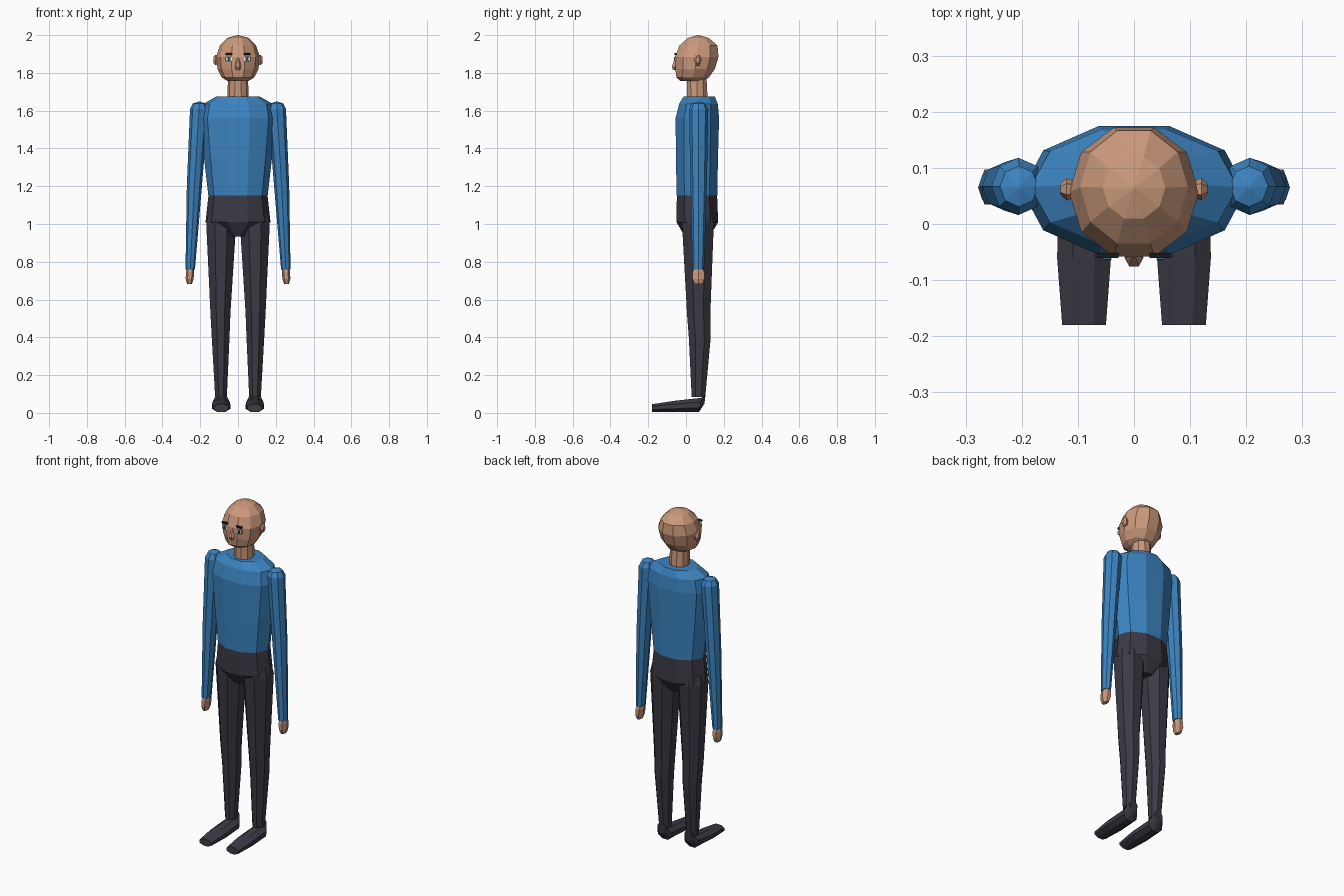
import bpy, bmesh, math
from mathutils import Vector


def material(name, r, g, b):
    m = bpy.data.materials.new(name)
    m.diffuse_color = (r, g, b, 1)
    return m


SKIN = material("skin", 0.60, 0.32, 0.20)
BLUE = material("blue_shirt", 0.045, 0.23, 0.53)
DARK = material("dark_trousers", 0.045, 0.042, 0.058)
WHITE = material("eye_white", 0.85, 0.85, 0.85)
IRIS = material("iris_blue", 0.06, 0.16, 0.24)
BLACK = material("brow_black", 0.01, 0.01, 0.012)


def ring(c, u, v, n, flat):
    """n-sided ellipse; flat=True turns a side, not a corner, to the axes."""
    k = 1 / math.cos(math.pi / n) if flat else 1
    p = math.pi / n if flat else 0
    c, u, v = Vector(c), Vector(u), Vector(v)
    return [c + k * (math.cos(a) * u + math.sin(a) * v)
            for a in (p + 2 * math.pi * i / n for i in range(n))]


def loft(name, rings, mat):
    bm = bmesh.new()
    rows = [[bm.verts.new(p) for p in r] for r in rings]
    n = len(rows[0])
    for a, b in zip(rows, rows[1:]):
        for i in range(n):
            j = (i + 1) % n
            bm.faces.new((a[i], a[j], b[j], b[i]))
    bm.faces.new(rows[0])
    bm.faces.new(rows[-1])
    bmesh.ops.recalc_face_normals(bm, faces=bm.faces)
    me = bpy.data.meshes.new(name)
    bm.to_mesh(me)
    bm.free()
    me.materials.append(mat)
    ob = bpy.data.objects.new(name, me)
    bpy.context.collection.objects.link(ob)
    return ob


def column(name, sections, mat, n=10, flat=False, s=1):
    """Upright loft; each section is (z, centre x, centre y, radius x, radius y)."""
    return loft(name, [ring((s * x, y, z), (rx, 0, 0), (0, ry, 0), n, flat)
                       for z, x, y, rx, ry in sections], mat)


def plate(name, x, y, z, w, h, d, mat):
    return loft(name, [ring((x, y + t, z), (w / 2, 0, 0), (0, 0, h / 2), 4, True)
                       for t in (-d / 2, d / 2)], mat)


# Torso and pelvis
column("torso", [(1.15, 0, .058, .157, .113), (1.35, 0, .058, .180, .117),
                 (1.56, 0, .060, .200, .121), (1.635, 0, .066, .185, .108),
                 (1.675, 0, .070, .115, .087)], BLUE)
column("pelvis", [(1.155, 0, .058, .156, .112), (1.01, 0, .060, .172, .116),
                  (.935, 0, .060, .045, .070)], DARK)

# Neck and head
column("neck", [(1.65, 0, .060, .057, .058), (1.80, 0, .056, .052, .054)], SKIN)
column("head", [(1.757, 0, .030, .055, .062), (1.775, 0, .035, .085, .090),
                (1.82, 0, .048, .108, .110), (1.885, 0, .057, .116, .121),
                (1.945, 0, .066, .096, .106), (1.985, 0, .065, .056, .058),
                (2.0, 0, .065, .002, .002)], SKIN)
column("nose", [(1.815, 0, -.060, .010, .010), (1.832, 0, -.060, .017, .018),
                (1.85, 0, -.058, .013, .013), (1.88, 0, -.054, .006, .006)],
       SKIN, 6)

for side, s in (("left", 1), ("right", -1)):
    # Face details
    plate(side + "_eye", s * .048, -.056, 1.873, .034, .022, .008, WHITE)
    plate(side + "_iris", s * .048, -.061, 1.873, .015, .021, .004, IRIS)
    plate(side + "_pupil", s * .048, -.0635, 1.873, .007, .009, .002, BLACK)
    plate(side + "_brow", s * .047, -.056, 1.899, .038, .010, .009, BLACK)
    # Ear
    loft(side + "_ear", [ring((s * x, .062, 1.868), (0, ry, 0), (0, 0, rz), 6, False)
                         for x, ry, rz in ((.105, .014, .024), (.120, .020, .032),
                                           (.131, .010, .018))], SKIN)
    # Sleeve and hand
    column(side + "_sleeve", [(1.648, .205, .067, .004, .004),
                              (1.638, .205, .067, .034, .036),
                              (1.61, .206, .067, .048, .051),
                              (1.20, .231, .067, .040, .043),
                              (.76, .253, .065, .025, .031)], BLUE, 8, False, s)
    column(side + "_hand", [(.775, .252, .065, .018, .024),
                            (.745, .254, .066, .022, .036),
                            (.71, .256, .066, .021, .036),
                            (.682, .257, .066, .013, .024)], SKIN, 6, False, s)
    # Trouser leg
    column(side + "_leg", [(1.05, .088, .061, .070, .076),
                           (1.0, .089, .063, .079, .084),
                           (.53, .093, .067, .053, .062),
                           (.40, .092, .073, .047, .058),
                           (.085, .090, .066, .031, .036)], DARK, 8, True, s)
    # Shoe: lofted from heel to toe; (top y, z, bottom y, z, half width)
    shoe = [(.105, .118, .098, .050, .026), (.082, .080, .070, .006, .045),
            (-.06, .064, -.06, .004, .048), (-.18, .046, -.18, .006, .039)]
    loft(side + "_shoe", [ring((s * .089, (ty + by) / 2, (tz + bz) / 2), (w, 0, 0),
                               (0, (ty - by) / 2, (tz - bz) / 2), 8, True)
                          for ty, tz, by, bz, w in shoe], DARK)
